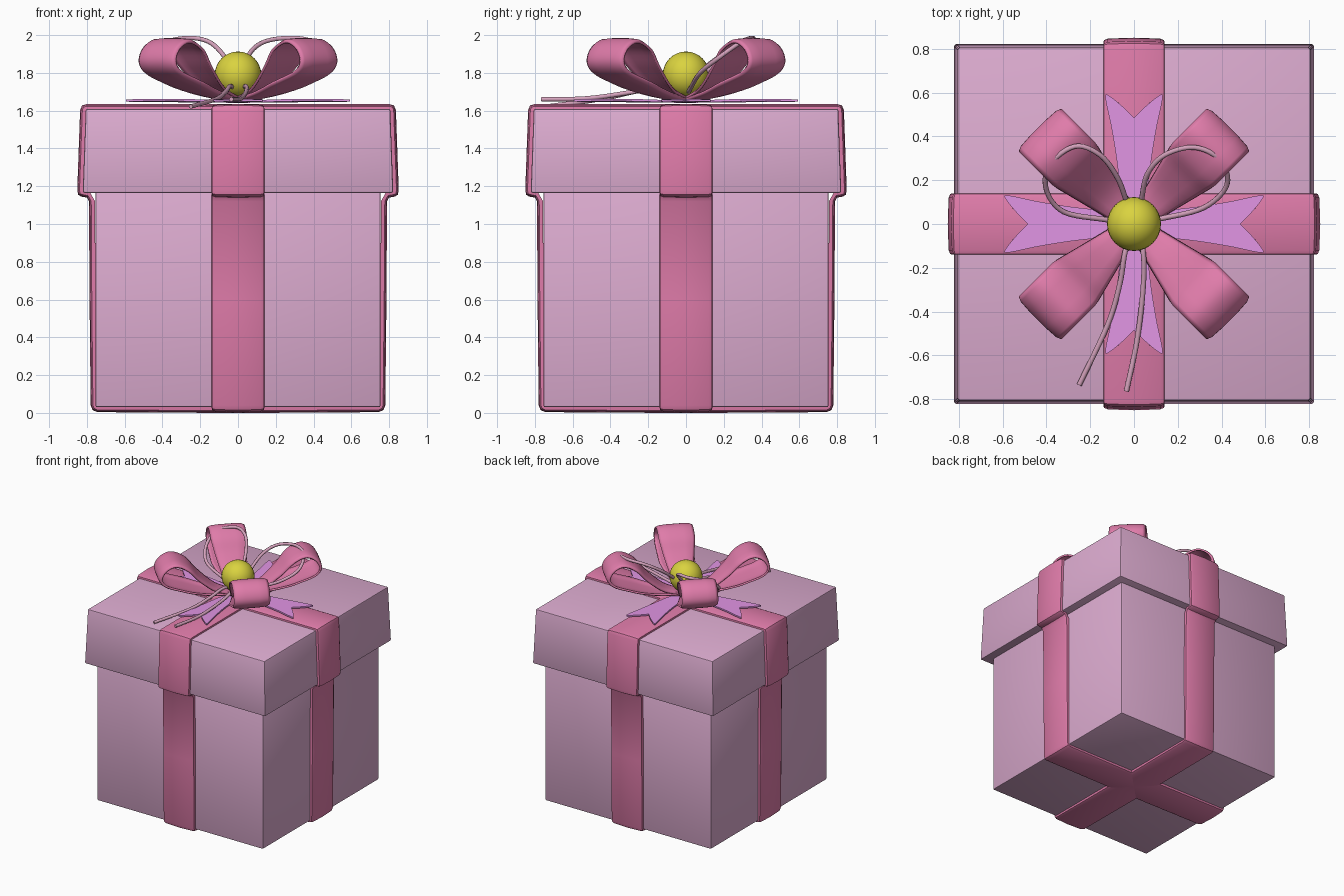
import bpy, bmesh, math
from mathutils import Vector, Matrix

if "Cube" in bpy.data.objects:
    bpy.data.objects.remove(bpy.data.objects["Cube"])


def material(name, rgb):
    m = bpy.data.materials.new(name)
    m.diffuse_color = (*rgb, 1)
    m.use_nodes = True
    m.node_tree.nodes["Principled BSDF"].inputs["Base Color"].default_value = m.diffuse_color
    return m


BOX = material("box_pink", (0.72, 0.41, 0.63))
RIBBON = material("ribbon_pink", (0.74, 0.20, 0.40))
TAIL = material("tail_violet", (0.76, 0.30, 0.78))
BALL = material("ball_yellow", (0.70, 0.65, 0.05))
CORD = material("cord_pale", (0.66, 0.36, 0.50))


def finish(name, bm, mat, angle=None, turn=0):
    bmesh.ops.recalc_face_normals(bm, faces=bm.faces)
    if turn:
        bm.transform(Matrix.Rotation(turn, 4, 'Z'))
    me = bpy.data.meshes.new(name)
    bm.to_mesh(me)
    bm.free()
    me.materials.append(mat)
    ob = bpy.data.objects.new(name, me)
    bpy.context.collection.objects.link(ob)
    if angle:
        bpy.ops.object.select_all(action='DESELECT')
        ob.select_set(True)
        bpy.context.view_layer.objects.active = ob
        bpy.ops.object.shade_smooth_by_angle(angle=math.radians(angle))
    return ob


def catmull(pts, steps=5):
    p = [Vector(q) for q in pts]
    p = [2 * p[0] - p[1]] + p + [2 * p[-1] - p[-2]]
    out = []
    for i in range(1, len(p) - 2):
        a, b, c, d = p[i - 1:i + 3]
        for k in range(steps):
            t = k / steps
            out.append(0.5 * (2 * b + (c - a) * t + (2 * a - 5 * b + 4 * c - d) * t * t
                              + (3 * b - a - 3 * c + d) * t ** 3))
    return out + [p[-2]]


def tapered_box(name, low, high, z0, z1):
    bm = bmesh.new()
    bmesh.ops.create_cube(bm, size=2)
    for v in bm.verts:
        r, z = (low, z0) if v.co.z < 0 else (high, z1)
        v.co = (v.co.x * r, v.co.y * r, z)
    bmesh.ops.bevel(bm, geom=bm.edges[:], offset=0.01, segments=2, profile=0.5, affect='EDGES')
    finish(name, bm, BOX, 35)


def strip(name, path, rows, closed, turn, thick=0):
    """Sweep rows(point) -> [(side, inset)] along a path in the x-z plane."""
    bm = bmesh.new()
    n = len(path)
    grid = []
    for i, p in enumerate(path):
        a = path[(i - 1) % n] if closed or i else p
        b = path[(i + 1) % n] if closed or i < n - 1 else p
        t = (b - a).normalized()
        nrm = Vector((t.y, -t.x))
        grid.append([bm.verts.new((p.x + nrm.x * h, s, p.y + nrm.y * h)) for s, h in rows(p)])
    for i in range(n if closed else n - 1):
        r0, r1 = grid[i], grid[(i + 1) % n]
        for k in range(len(r0) - 1):
            bm.faces.new((r0[k], r0[k + 1], r1[k + 1], r1[k]))
    ob = finish(name, bm, RIBBON, 40, turn)
    if thick:
        m = ob.modifiers.new("thickness", 'SOLIDIFY')
        m.thickness, m.offset = thick, 0


# Box and lid
tapered_box("box_body", 0.755, 0.755, 0.03, 1.18)
tapered_box("box_lid", 0.822, 0.806, 1.165, 1.61)

# Wrapped ribbons, following the lid overhang
half = [(0.1, 1.635), (0.80, 1.635), (0.825, 1.628), (0.836, 1.605), (0.851, 1.18), (0.846, 1.155),
        (0.83, 1.145), (0.80, 1.14), (0.789, 1.12), (0.786, 0.6), (0.78, 0.04), (0.77, 0.015),
        (0.745, 0.004), (0.1, 0.0)]
wrap = [Vector(p) for p in half] + [Vector((-x, z)) for x, z in reversed(half)]
# inward is on the right of the clockwise path
section = [(-0.14, 0.032), (-0.138, 0.012), (-0.12, 0.004), (0, 0),
           (0.12, 0.004), (0.138, 0.012), (0.14, 0.032)]
strip("ribbon_across", wrap, lambda p: section, True, 0)
strip("ribbon_along", wrap, lambda p: section, True, math.pi / 2)

# Bow loops on the diagonals
loop = catmull([(0.02, 1.65), (0.24, 1.69), (0.44, 1.75), (0.57, 1.80), (0.612, 1.865),
                (0.575, 1.94), (0.49, 1.975), (0.39, 1.93), (0.30, 1.83), (0.17, 1.72), (0.02, 1.665)])


def bow_rows(p):
    w = 0.035 + 0.1 * min(1, max(0, p.x / 0.38))
    return [(-w, -0.012), (-0.85 * w, -0.002), (-0.4 * w, 0.002), (0.4 * w, 0.002),
            (0.85 * w, -0.002), (w, -0.012)]


for i in range(4):
    strip(f"bow_loop_{i}", loop, bow_rows, False, math.pi / 4 + i * math.pi / 2, 0.014)

# Swallow-tail ribbon ends
edge = catmull([(0.02, 0.02), (0.15, 0.06), (0.30, 0.08), (0.45, 0.105), (0.57, 0.13),
                (0.59, 0.12), (0.535, 0.05), (0.485, 0.0)], 3)
for i in range(4):
    bm = bmesh.new()
    outline = [(p.x, p.y) for p in edge] + [(p.x, -p.y) for p in reversed(edge[:-1])]
    bm.faces.new([bm.verts.new((x, y, 1.645 + 0.012 * math.sin(min(x / 0.6, 1) * 2.4)))
                  for x, y in outline])
    ob = finish(f"ribbon_tail_{i}", bm, TAIL, None, i * math.pi / 2)
    m = ob.modifiers.new("thickness", 'SOLIDIFY')
    m.thickness, m.offset = 0.012, 0

# Centre ball
bm = bmesh.new()
bmesh.ops.create_uvsphere(bm, u_segments=32, v_segments=16, radius=0.123,
                          matrix=Matrix.Translation((0, 0, 1.79)))
finish("centre_ball", bm, BALL, 40)

# Thin cord: two loops and two loose ends
cords = {
    "cord_loop_left": [(0, 0, 1.68), (-0.13, 0.02, 1.72), (-0.32, 0.055, 1.79), (-0.40, 0.155, 1.87),
                       (-0.385, 0.27, 1.955), (-0.27, 0.355, 1.985), (-0.155, 0.315, 1.965),
                       (-0.075, 0.21, 1.89), (-0.03, 0.09, 1.79), (0, 0, 1.68)],
    "cord_loop_right": [(0, 0, 1.68), (0.125, 0.025, 1.72), (0.32, 0.075, 1.80), (0.425, 0.18, 1.885),
                        (0.39, 0.295, 1.965), (0.275, 0.35, 1.985), (0.14, 0.315, 1.965),
                        (0.06, 0.225, 1.90), (0.03, 0.09, 1.79), (0, 0, 1.68)],
    "cord_end_left": [(0, 0, 1.70), (-0.04, -0.125, 1.73), (-0.065, -0.275, 1.70),
                      (-0.12, -0.46, 1.66), (-0.25, -0.735, 1.622)],
    "cord_end_right": [(0, 0, 1.70), (0.04, -0.115, 1.73), (0.043, -0.275, 1.70),
                       (0.015, -0.525, 1.665), (-0.035, -0.765, 1.66)],
}
for name, pts in cords.items():
    cu = bpy.data.curves.new(name, 'CURVE')
    cu.dimensions = '3D'
    cu.bevel_depth, cu.bevel_resolution, cu.use_fill_caps = 0.012, 2, True
    path = catmull(pts, 6)
    sp = cu.splines.new('POLY')
    sp.points.add(len(path) - 1)
    for q, p in zip(sp.points, path):
        q.co = (*p, 1)
    sp.use_smooth = True
    cu.materials.append(CORD)
    bpy.context.collection.objects.link(bpy.data.objects.new(name, cu))
